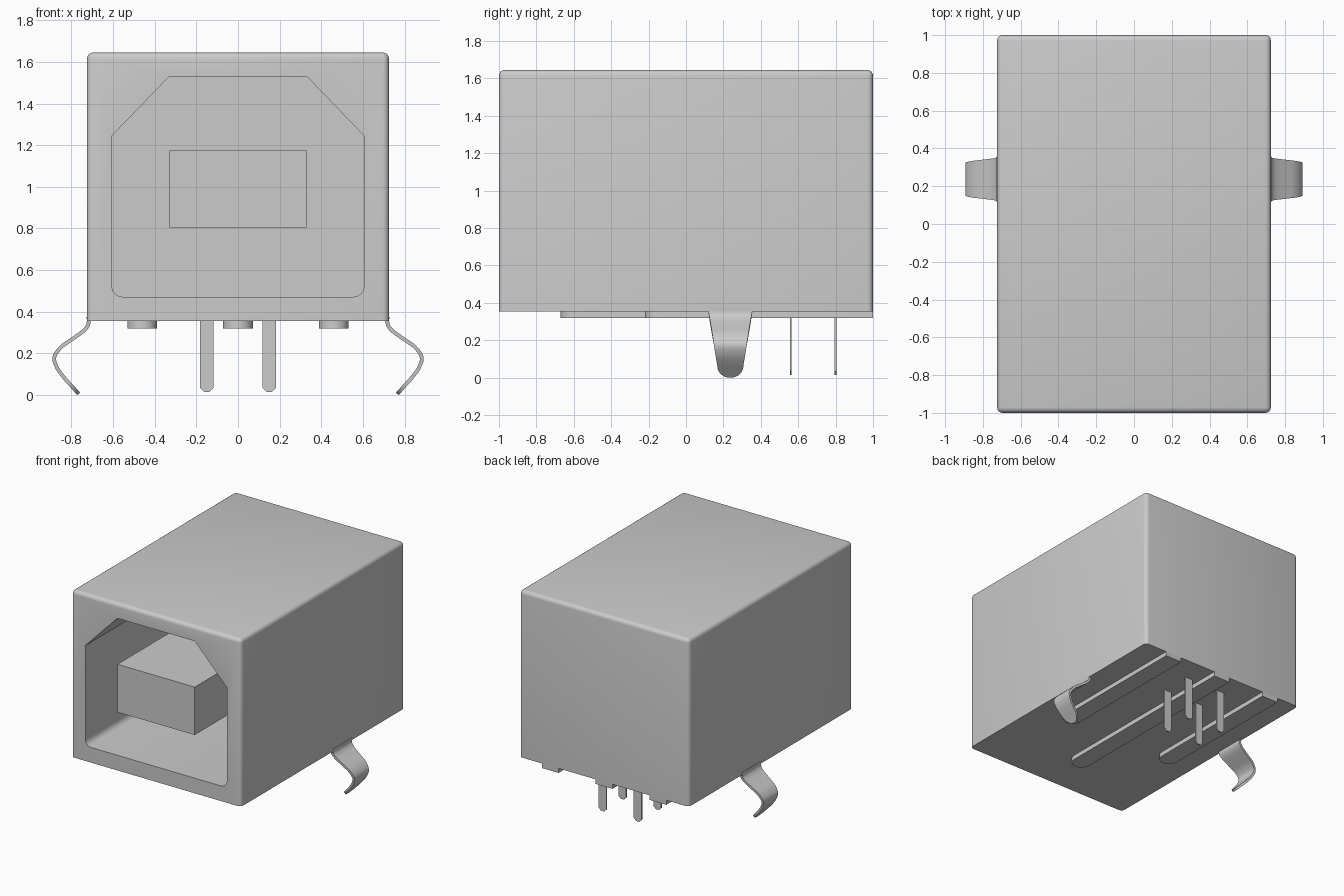
import bpy, bmesh, math
from mathutils import Vector

if "Cube" in bpy.data.objects:
    bpy.data.objects.remove(bpy.data.objects["Cube"])


def finish(name, bm):
    """Turn a bmesh into a scene object."""
    bmesh.ops.recalc_face_normals(bm, faces=bm.faces)
    mesh = bpy.data.meshes.new(name)
    bm.to_mesh(mesh)
    bm.free()
    obj = bpy.data.objects.new(name, mesh)
    bpy.context.collection.objects.link(obj)
    return obj


def activate(obj):
    bpy.ops.object.select_all(action='DESELECT')
    obj.select_set(True)
    bpy.context.view_layer.objects.active = obj


def smooth(obj):
    activate(obj)
    bpy.ops.object.shade_smooth_by_angle(angle=math.radians(30))


def prism(name, points, direction):
    """Extrude a closed planar outline along a direction."""
    bm = bmesh.new()
    face = bm.faces.new([bm.verts.new(p) for p in points])
    new = bmesh.ops.extrude_face_region(bm, geom=[face], use_keep_orig=True)
    verts = [g for g in new['geom'] if isinstance(g, bmesh.types.BMVert)]
    bmesh.ops.translate(bm, verts=verts, vec=direction)
    return finish(name, bm)


def arc(cx, cy, r, a0, a1, n):
    return [(cx + r * math.cos(math.radians(a0 + (a1 - a0) * i / n)),
             cy + r * math.sin(math.radians(a0 + (a1 - a0) * i / n))) for i in range(n + 1)]


W, BOTTOM, TOP = 0.725, 0.355, 1.645
BACK = 0.1  # rear wall of the socket cavity

# Housing: box with every edge rounded except those around the bottom
bm = bmesh.new()
bmesh.ops.create_cube(bm, size=1)
for v in bm.verts:
    v.co = Vector((v.co.x * 2 * W, v.co.y * 2, BOTTOM if v.co.z < 0 else TOP))
edges = [e for e in bm.edges if max(v.co.z for v in e.verts) > 1]
bmesh.ops.bevel(bm, geom=edges, offset=0.03, segments=4, profile=0.5, affect='EDGES')
housing = finish("housing", bm)

# Socket cavity: chamfered top corners, small rounded bottom corners
outline = [(-0.605, 1.245), (-0.33, 1.53), (0.33, 1.53), (0.605, 1.245)]
outline += arc(0.555, 0.522, 0.05, 0, -90, 6) + arc(-0.555, 0.522, 0.05, -90, -180, 6)
cutter = prism("cavity_cutter", [(x, -1.1, z) for x, z in outline], (0, BACK + 1.1, 0))
cutter.hide_render = True
mod = housing.modifiers.new("cavity", 'BOOLEAN')
mod.object, mod.operation, mod.solver = cutter, 'DIFFERENCE', 'EXACT'
activate(housing)
bpy.ops.object.modifier_apply(modifier=mod.name)
bpy.data.objects.remove(cutter)
smooth(housing)

# Contact tongue inside the cavity, flush with the front
prism("tongue", [(-0.33, -1, 0.805), (0.33, -1, 0.805), (0.33, -1, 1.175), (-0.33, -1, 1.175)],
      (0, BACK + 1, 0))

# Standoff ribs under the housing, rounded at the front
for name, x, y in (("left", -0.46, -0.22), ("centre", 0, -0.67), ("right", 0.46, -0.22)):
    r = 0.0715
    pts = [(x + r, 1), (x - r, 1)] + arc(x, y + r, r, 180, 360, 16)
    smooth(prism(name + "_rib", [(px, py, 0.32) for px, py in pts], (0, 0, BOTTOM - 0.32)))

# Four flat solder pins with chamfered tips
for x in (-0.15, 0.15):
    for y in (0.56, 0.80):
        h, c, z = 0.033, 0.02, 0.015
        pts = [(-h, BOTTOM), (-h, z + c), (-h + c, z), (h - c, z), (h, z + c), (h, BOTTOM)]
        prism("solder_pin", [(x + px, y - 0.005, pz) for px, pz in pts], (0, 0.01, 0))

# Spring clips: bent tapering strips with a rounded tip
bend = [(0.718, 0.375), (0.717, 0.355), (0.722, 0.332), (0.745, 0.305), (0.80, 0.266), (0.852, 0.228),
        (0.882, 0.18), (0.868, 0.13), (0.835, 0.084), (0.80, 0.045), (0.765, 0.006)]
path = []
for i in range(len(bend) - 1):
    p0, p1, p2, p3 = (Vector(bend[min(max(k, 0), len(bend) - 1)]) for k in range(i - 1, i + 3))
    for s in range(5):
        t = s / 5
        path.append(0.5 * (2 * p1 + (p2 - p0) * t + (2 * p0 - 5 * p1 + 4 * p2 - p3) * t ** 2
                           + (3 * p1 - p0 - 3 * p2 + p3) * t ** 3))
path.append(Vector(bend[-1]))


def half_width(z):
    if z > 0.07:
        return 0.070 + 0.048 * (z - 0.07) / 0.285
    return 0.070 * math.sqrt(max(0.03, 1 - ((0.07 - z) / 0.065) ** 2))


for side, name in ((-1, "left_clip"), (1, "right_clip")):
    bm = bmesh.new()
    rows = [[bm.verts.new((side * p.x, 0.237 + k * half_width(p.y), p.y)) for k in (-1, 1)] for p in path]
    for a, b in zip(rows, rows[1:]):
        bm.faces.new((a[0], a[1], b[1], b[0]))
    clip = finish(name, bm)
    mod = clip.modifiers.new("thickness", 'SOLIDIFY')
    mod.thickness, mod.offset = 0.018, 0
    activate(clip)
    bpy.ops.object.modifier_apply(modifier=mod.name)
    smooth(clip)
